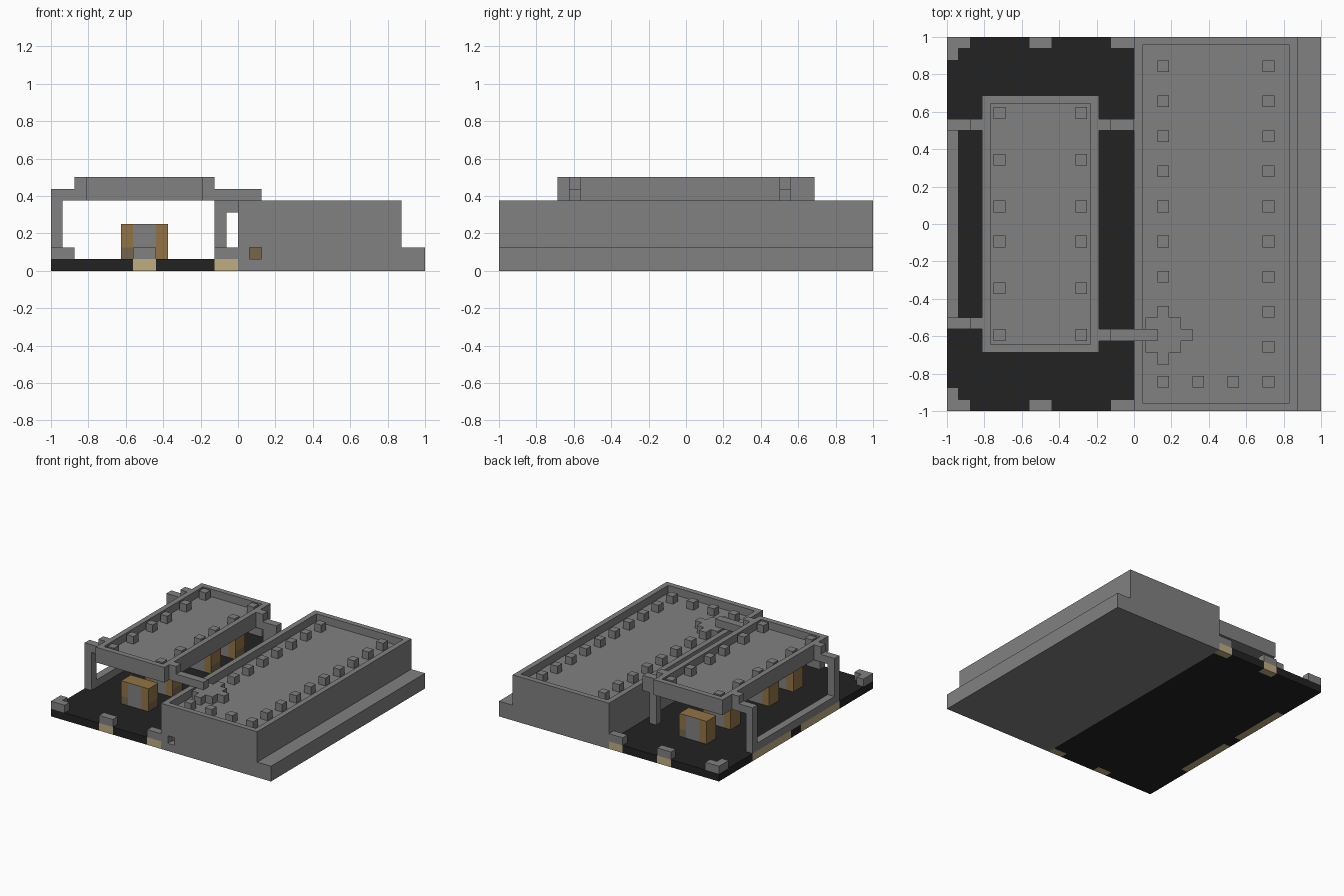
import bpy
import bmesh
from mathutils import Vector

U = 1 / 16  # one block cell; all part dimensions below are in cells

cube = bpy.data.objects.get("Cube")
if cube:
    bpy.data.objects.remove(cube, do_unlink=True)


def material(name, rgb):
    m = bpy.data.materials.new(name)
    m.use_nodes = True
    m.diffuse_color = (*rgb, 1)
    m.node_tree.nodes["Principled BSDF"].inputs["Base Color"].default_value = (*rgb, 1)
    return m


GREY = material("stone_grey", (0.22, 0.22, 0.22))
BLACK = material("floor_black", (0.016, 0.016, 0.016))
CREAM = material("cream", (0.53, 0.42, 0.22))
GOLD = material("gold_brown", (0.29, 0.175, 0.058))
BROWN = material("dull_brown", (0.18, 0.133, 0.07))


def add_box(bm, x, y, z):
    verts = bmesh.ops.create_cube(bm, size=1)["verts"]
    for v in verts:
        v.co = Vector([(a + b) / 2 * U + c * (b - a) * U
                       for (a, b), c in zip((x, y, z), v.co)])


def finish(name, bm, mats):
    mesh = bpy.data.meshes.new(name)
    bm.to_mesh(mesh)
    bm.free()
    for m in mats:
        mesh.materials.append(m)
    obj = bpy.data.objects.new(name, mesh)
    bpy.context.scene.collection.objects.link(obj)
    return obj


def boxes(name, parts, mat=GREY):
    bm = bmesh.new()
    for part in parts:
        add_box(bm, *part)
    return finish(name, bm, [mat])


def tray(name, x, y, z):
    """Box whose top is inset one cell and sunk one cell."""
    bm = bmesh.new()
    add_box(bm, x, y, z)
    bm.normal_update()
    top = max(bm.faces, key=lambda f: f.calc_center_median().z)
    bmesh.ops.inset_region(bm, faces=[top], thickness=U)
    sunk = bmesh.ops.extrude_face_region(bm, geom=[top])["geom"]
    bmesh.ops.delete(bm, geom=[top], context='FACES')
    bmesh.ops.translate(bm, vec=(0, 0, -U),
                        verts=[g for g in sunk if isinstance(g, bmesh.types.BMVert)])
    bmesh.ops.recalc_face_normals(bm, faces=bm.faces)
    return finish(name, bm, [GREY])


def cell_box(name, x, y, z, mats, rule):
    """Box divided into cells, coloured by a rule on centre and normal."""
    bm = bmesh.new()
    add_box(bm, x, y, z)
    for axis, (a, b) in enumerate((x, y, z)):
        n = Vector([float(i == axis) for i in range(3)])
        for k in range(a + 1, b):
            bmesh.ops.bisect_plane(bm, geom=bm.verts[:] + bm.edges[:] + bm.faces[:],
                                   plane_co=n * k * U, plane_no=n)
    bm.normal_update()
    for f in bm.faces:
        f.material_index = rule(f.calc_center_median() / U, f.normal)
    return finish(name, bm, mats)


# Thin floor with cream cells along its edges
def floor_rule(c, n):
    end = abs(c.y) > 15 and (abs(c.x + 8) < 1 or c.x > -2)
    side = c.x < -15 and 1 < abs(c.y) < 9
    return int(end or side)


cell_box("floor", (-16, 0), (-16, 16), (0, 1), [BLACK, CREAM], floor_rule)

# Low blocks on the floor edges
edge_blocks = []
for s in (-1, 1):
    outer, inner = sorted((s * 15, s * 16)), sorted((s * 14, s * 15))
    edge_blocks += [((x, x + 2), outer, (1, 2)) for x in (-16, -9, -2)]
    edge_blocks.append(((-16, -15), inner, (1, 2)))
boxes("edge_blocks", edge_blocks)


# Four lamps with grey panels on front and back
def lamp_rule(c, n):
    if abs(n.y) > 0.5 and abs(c.x + 8) < 1:
        return 1
    return 2 if c.z < 2 and (c.x + 8) * (n.y or 1) > 0 else 0


for i, y in enumerate((-10, -5, 3, 8)):
    cell_box(f"lamp_{i + 1}", (-10, -6), (y, y + 2), (1, 4),
             [GOLD, GREY, BROWN], lamp_rule)

# Raised canopy tray with rim studs
tray("canopy", (-13, -3), (-11, 11), (6, 8))
boxes("canopy_studs", [((x, x + 1), (y, y + 1), (7, 8))
                       for x in (-12, -5) for y in (-10, -6, -2, 1, 5, 9)])

# Outer side frame: legs, brackets and bottom rail
frame = [((-16, -15), (-8, 8), (1, 2))]
for y in ((-9, -8), (8, 9)):
    frame += [((-16, -15), y, (1, 6)), ((-16, -14), y, (6, 7)), ((-14, -13), y, (6, 8))]
boxes("side_frame", frame)

# Inner supports between the canopy and the large block
boxes("rear_support", [((-3, -2), (8, 9), (6, 8)), ((-2, -1), (8, 9), (1, 7)),
                       ((-1, 0), (8, 9), (5, 7))])
boxes("front_bridge", [((-3, -2), (-10, -9), (6, 8)), ((-2, 2), (-10, -9), (6, 7))])

# Large block with sunken roof and a small front opening
block = tray("large_block", (0, 14), (-16, 16), (0, 6))
cutter = boxes("opening_cutter", [((1, 2), (-17, -15), (1, 2))])
cutter.hide_render = True
cut = block.modifiers.new("opening", 'BOOLEAN')
cut.operation = 'DIFFERENCE'
cut.solver = 'EXACT'
cut.object = cutter
bpy.context.view_layer.objects.active = block
bpy.ops.object.modifier_apply(modifier=cut.name)
bpy.data.objects.remove(cutter, do_unlink=True)
boxes("opening_back", [((1, 2), (-15.1, -15), (1, 2))], BROWN)
boxes("side_ledge", [((14, 16), (-16, 16), (0, 2))])

# Roof studs in two columns and a front row
spots = {(x, 13 - 3 * k) for x in (2, 11) for k in range(10)}
spots |= {(x, -14) for x in (5, 8)}
spots -= {(2, -8), (2, -11)}
boxes("roof_studs", [((x, x + 1), (y, y + 1), (5, 6)) for x, y in sorted(spots)])

# Stepped mound where the bridge lands
boxes("roof_mound", [((1, 4), (-11, -8), (5, 6)), ((2, 3), (-8, -7), (5, 6)),
                     ((2, 3), (-12, -11), (5, 6)), ((4, 5), (-10, -9), (5, 6))])
